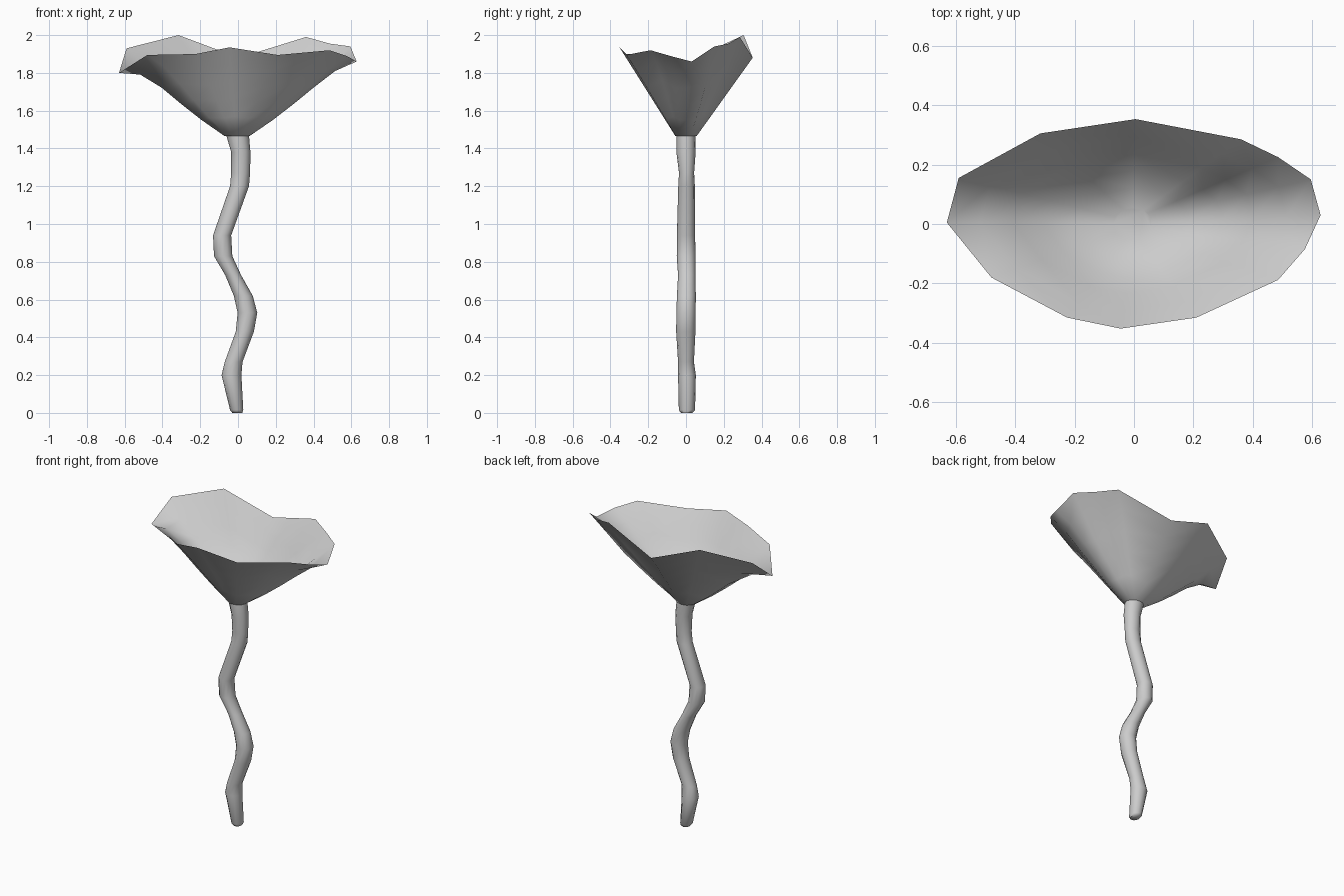
import bpy, bmesh
from math import sin, cos, pi, atan2

if "Cube" in bpy.data.objects:
    bpy.data.objects.remove(bpy.data.objects["Cube"])


def add_rings(bm, rings):
    """Make vertices for each ring and bridge neighbours with quads."""
    loops = [[bm.verts.new(p) for p in ring] for ring in rings]
    for a, b in zip(loops, loops[1:]):
        n = len(a)
        for i in range(n):
            j = (i + 1) % n
            bm.faces.new((a[i], a[j], b[j], b[i]))
    return loops


def finish(bm, name, angle):
    bmesh.ops.remove_doubles(bm, verts=bm.verts, dist=0.0005)
    bmesh.ops.recalc_face_normals(bm, faces=bm.faces)
    mesh = bpy.data.meshes.new(name)
    bm.to_mesh(mesh)
    bm.free()
    ob = bpy.data.objects.new(name, mesh)
    bpy.context.collection.objects.link(ob)
    bpy.ops.object.select_all(action='DESELECT')
    ob.select_set(True)
    bpy.context.view_layer.objects.active = ob
    bpy.ops.object.shade_smooth_by_angle(angle=angle)


# Wavy stem: (z, left x, right x, centre y, half depth)
stem = [
    (0.00, -0.03, 0.023, 0.003, 0.03),
    (0.015, -0.042, 0.028, 0.005, 0.043),
    (0.20, -0.087, 0.018, 0.005, 0.047),
    (0.27, -0.070, 0.024, 0.0, 0.042),
    (0.43, -0.012, 0.084, -0.001, 0.051),
    (0.53, -0.002, 0.102, 0.0, 0.051),
    (0.62, -0.022, 0.078, 0.002, 0.05),
    (0.73, -0.068, 0.016, 0.004, 0.046),
    (0.83, -0.127, -0.03, 0.001, 0.05),
    (0.94, -0.132, -0.036, 0.0, 0.048),
    (1.20, -0.042, 0.058, 0.003, 0.044),
    (1.27, -0.036, 0.064, 0.003, 0.04),
    (1.38, -0.036, 0.066, 0.0, 0.051),
    (1.48, -0.065, 0.057, 0.0, 0.05),
]
bm = bmesh.new()
loops = add_rings(bm, [
    [((l + r) / 2 + (r - l) / 2 * cos(2 * pi * k / 12), cy + hy * sin(2 * pi * k / 12), z)
     for k in range(12)] for z, l, r, cy, hy in stem])
bm.faces.new(loops[0])
bm.faces.new(loops[-1])
finish(bm, "stem", pi / 3)

# Funnel-shaped bloom with an uneven, wavy oval rim
rim = [
    (0.628, 0.03, 1.86), (0.595, 0.15, 1.94), (0.485, 0.225, 1.955), (0.36, 0.285, 1.99),
    (0.005, 0.353, 1.88), (-0.315, 0.305, 2.0), (-0.59, 0.155, 1.93), (-0.63, 0.005, 1.80),
    (-0.48, -0.18, 1.895), (-0.225, -0.315, 1.90), (-0.045, -0.352, 1.935),
    (0.21, -0.315, 1.895), (0.485, -0.188, 1.92), (0.575, -0.085, 1.89),
]


def funnel_ring(t, lift):
    ring = []
    for x, y, z in rim:
        a = atan2(y / 0.35, x / 0.63)
        bx, by = -0.005 + 0.065 * cos(a), 0.056 * sin(a)
        # the two narrow ends flare outwards near the rim
        flat = 1.84 if abs(x) > 0.57 else z
        h = z + (flat - z) * min(1, 3 * (1 - t))
        belly = 0.04 * 9.5 * (1 - t) * t ** 3 * cos(a) ** 2
        ring.append((bx + (x - bx) * t, by + (y - by) * t,
                     1.465 + (h - 1.465) * t + belly + lift))
    return ring


steps = [0, 0.22, 0.42, 0.6, 0.8, 1]
lifts = [0.15, 0.08, 0.035, 0.018, 0.008, 0]  # rounded bowl inside
bm = bmesh.new()
outer = add_rings(bm, [funnel_ring(t, 0) for t in steps])
inner = add_rings(bm, [funnel_ring(t, l) for t, l in zip(steps, lifts)])
bm.faces.new(outer[0])
bm.faces.new(inner[0])
finish(bm, "bloom", pi * 0.45)
